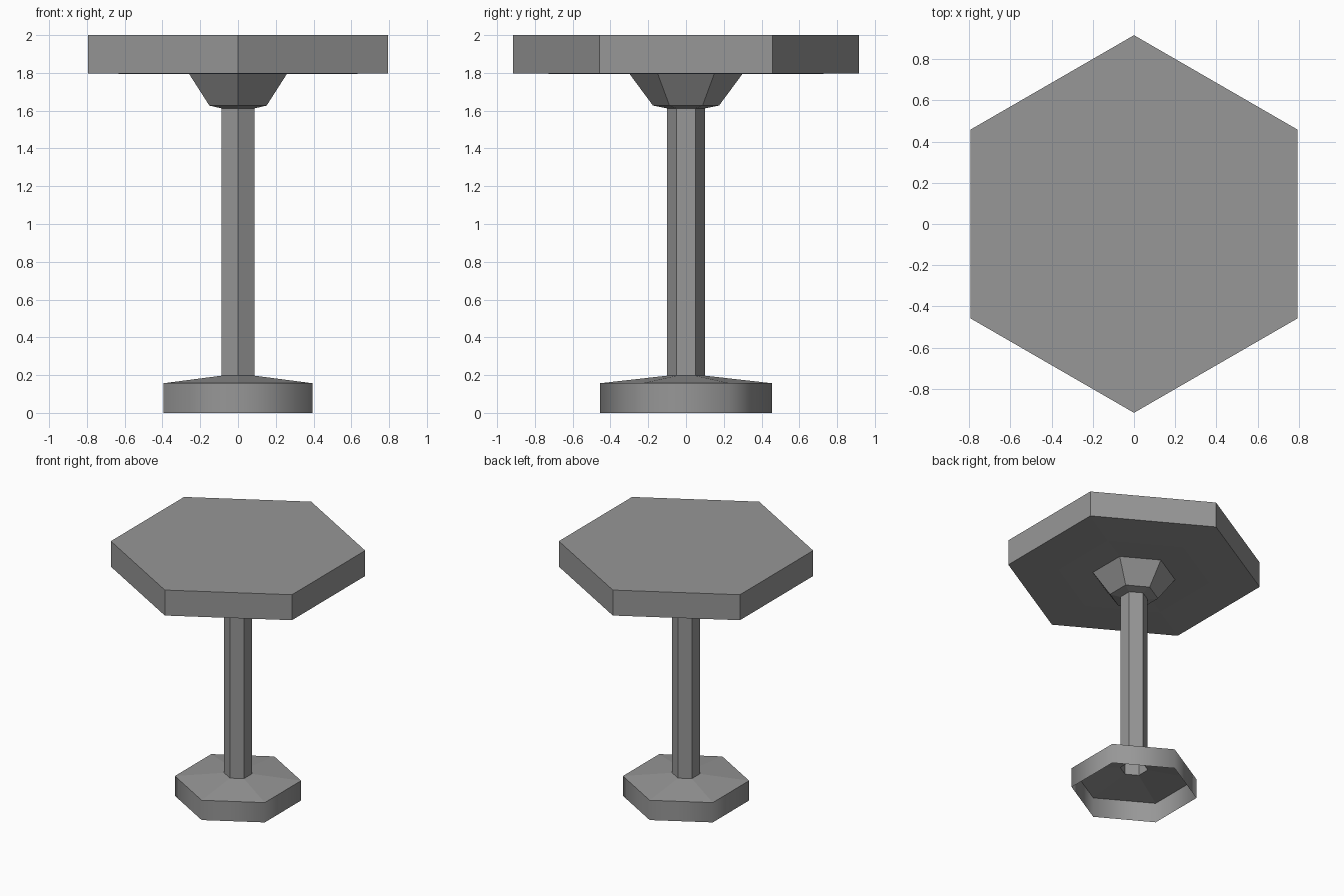
import bpy
import bmesh
from math import radians, sin, cos

cube = bpy.data.objects.get("Cube")
if cube:
    bpy.data.objects.remove(cube, do_unlink=True)

SIDES = 6

grey = bpy.data.materials.new("grey")
grey.use_nodes = True
colour = (0.31, 0.31, 0.31, 1)
grey.diffuse_color = colour
grey.node_tree.nodes["Principled BSDF"].inputs["Base Color"].default_value = colour


def hex_lathe(name, profile, cap_top=False, smooth_walls=False):
    """Sweep (radius, height) points, listed bottom outwards and up, into a hexagonal shell."""
    bm = bmesh.new()
    rings = []
    for r, z in profile:
        angles = [radians(90 + 360 / SIDES * i) for i in range(SIDES)]
        rings.append([bm.verts.new((r * cos(a), r * sin(a), z)) for a in angles])
    for low, high in zip(rings, rings[1:]):
        for i in range(SIDES):
            j = (i + 1) % SIDES
            face = bm.faces.new((low[i], low[j], high[j], high[i]))
            face.normal_update()
            # Only upright walls are rounded off by shading
            face.smooth = smooth_walls and abs(face.normal.z) < 0.01
    if cap_top:
        bm.faces.new(rings[-1])
    for edge in bm.edges:
        if abs(edge.verts[0].co.z - edge.verts[1].co.z) < 0.001:
            edge.smooth = False
    mesh = bpy.data.meshes.new(name)
    bm.to_mesh(mesh)
    bm.free()
    mesh.materials.append(grey)
    obj = bpy.data.objects.new(name, mesh)
    bpy.context.collection.objects.link(obj)
    return obj


# Hollow foot, open underneath, sloping up to the post
hex_lathe("foot", [(0.455, 0), (0.455, 0.157), (0.1, 0.197)], smooth_walls=True)

# Hollow post
hex_lathe("post", [(0.1, 0.197), (0.1, 1.612)])

# Flared bracket under the top
hex_lathe("bracket", [(0.1, 1.612), (0.175, 1.627), (0.3, 1.796)])

# Slab top, with a very shallow step on its underside
hex_lathe("table_top",
          [(0.3, 1.796), (0.55, 1.793), (0.917, 1.798), (0.917, 2)],
          cap_top=True)
